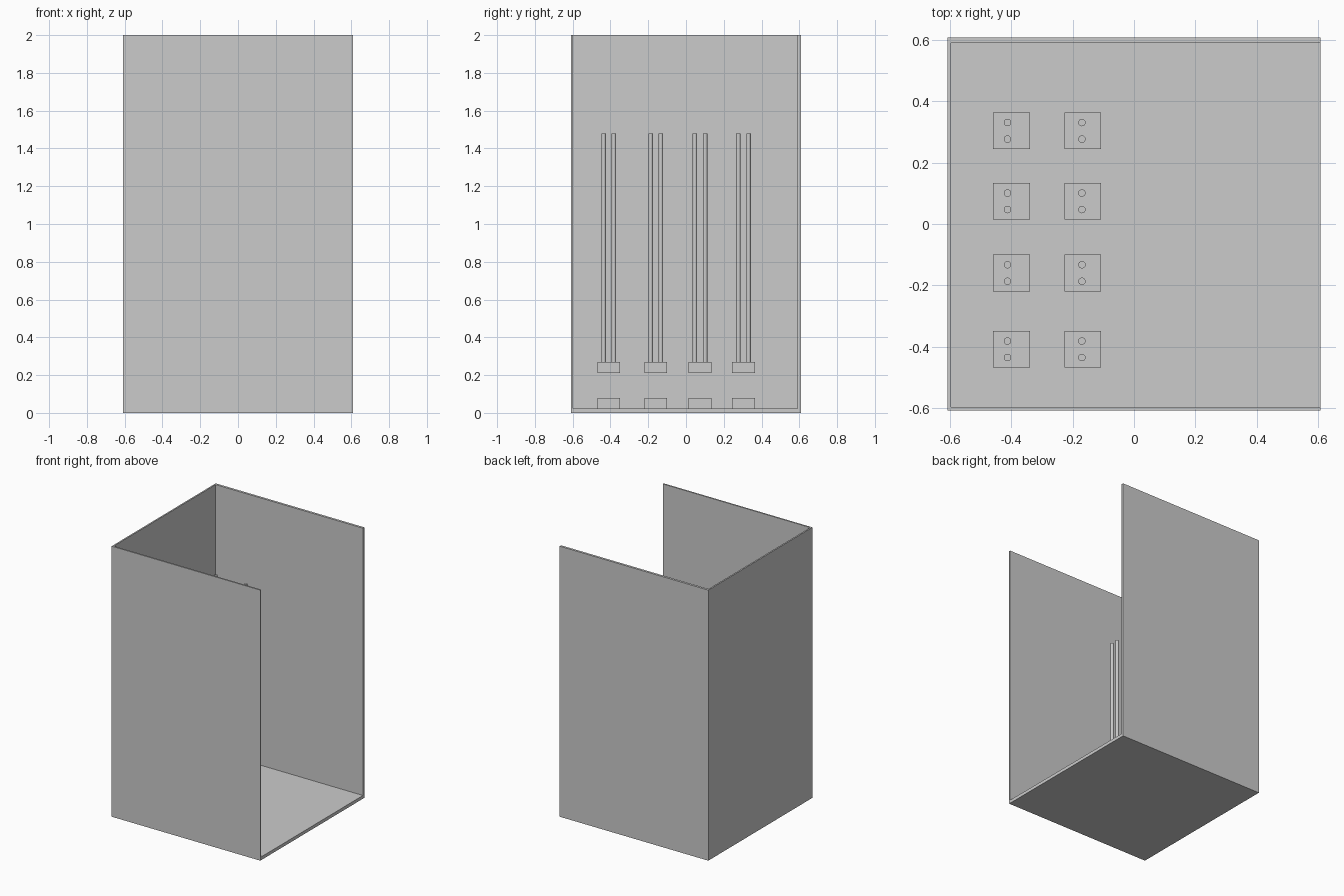
import bpy

if "Cube" in bpy.data.objects:
    bpy.data.objects.remove(bpy.data.objects["Cube"])

ROWS = (-0.409, -0.16, 0.074, 0.304)
# (block centre x, rod centre x) for each column
COLUMNS = ((-0.40, -0.413), (-0.167, -0.17))


def box(name, x, y, z):
    """Box from (min, max) ranges on each axis."""
    bpy.ops.mesh.primitive_cube_add(
        size=1, location=[(a + b) / 2 for a, b in (x, y, z)])
    ob = bpy.context.object
    ob.name = name
    ob.scale = [b - a for a, b in (x, y, z)]
    bpy.ops.object.transform_apply(location=False, rotation=False, scale=True)
    return ob


def rod(name, x, y, z0, z1, radius=0.012):
    bpy.ops.mesh.primitive_cylinder_add(
        vertices=32, radius=radius, depth=z1 - z0,
        location=(x, y, (z0 + z1) / 2))
    ob = bpy.context.object
    ob.name = name
    bpy.ops.object.shade_smooth_by_angle()
    return ob


# Cabinet shell, open at the top and on the right side
E = 0.608
box("floor_panel", (-E, E), (-E, E), (0, 0.024))
box("left_panel", (-E, -0.597), (-E, E), (0.024, 2))
box("front_panel", (-0.597, E), (-E, -0.597), (0.024, 2))
box("back_panel", (-0.597, E), (0.591, E), (0.024, 2))

# Rack stands: floor foot, raised holder block and a pair of rods
H = 0.06
for bx, rx in COLUMNS:
    for y in ROWS:
        sx, sy = (bx - H, bx + H), (y - H, y + H)
        box("floor_foot", sx, sy, (0.024, 0.078))
        box("holder_block", sx, sy, (0.21, 0.27))
        for side in (-1, 1):
            rod("rod", rx, y + side * 0.027, 0.27, 1.48)
